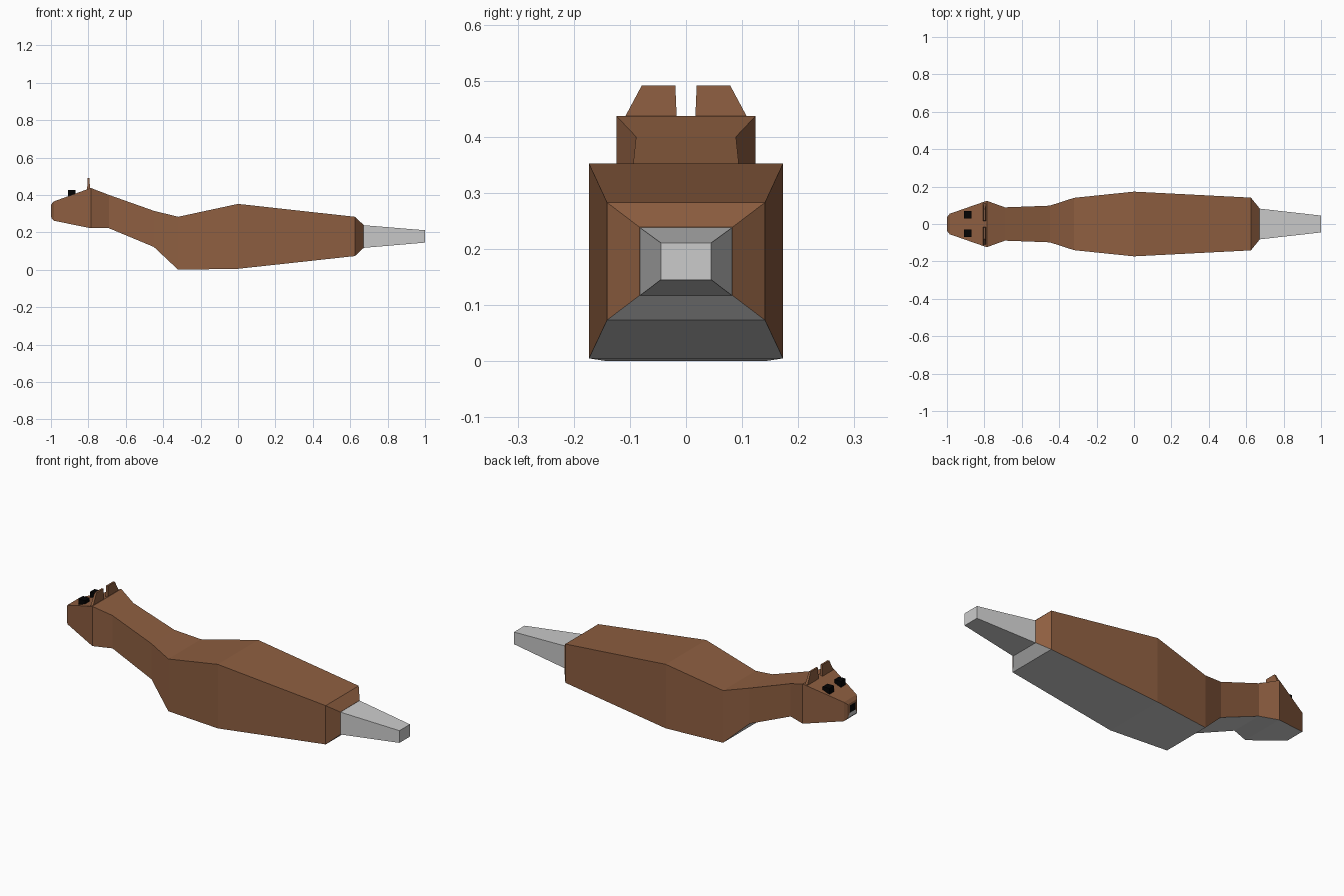
import bpy, bmesh

if "Cube" in bpy.data.objects:
    bpy.data.objects.remove(bpy.data.objects["Cube"])


def material(name, rgb):
    m = bpy.data.materials.new(name)
    m.diffuse_color = (*rgb, 1)
    m.use_nodes = True
    m.node_tree.nodes["Principled BSDF"].inputs["Base Color"].default_value = m.diffuse_color
    return m


FUR = material("brown_fur", (0.27, 0.113, 0.052))
GREY = material("grey_fur", (0.8, 0.8, 0.8))
BLACK = material("black", (0.001, 0.001, 0.001))


def loft(name, sections, mats, bottom=0, start=0, end=0):
    """Join four-sided rings (four corners each) into a closed skin."""
    bm = bmesh.new()
    rings = [[bm.verts.new(p) for p in s] for s in sections]
    for a, b in zip(rings, rings[1:]):
        for i in range(4):
            j = (i + 1) % 4
            f = bm.faces.new((a[i], a[j], b[j], b[i]))
            f.material_index = bottom if i == 0 else 0
    bm.faces.new(rings[0]).material_index = start
    bm.faces.new(rings[-1]).material_index = end
    bmesh.ops.recalc_face_normals(bm, faces=bm.faces[:])
    me = bpy.data.meshes.new(name)
    bm.to_mesh(me)
    bm.free()
    for m in mats:
        me.materials.append(m)
    ob = bpy.data.objects.new(name, me)
    bpy.context.collection.objects.link(ob)
    return ob


def ring_x(x, w, z0, z1):
    return [(x, -w, z0), (x, w, z0), (x, w, z1), (x, -w, z1)]


def ring_z(z, x0, x1, y0, y1):
    return [(x0, y0, z), (x1, y0, z), (x1, y1, z), (x0, y1, z)]


def mirror_y(ob):
    mod = ob.modifiers.new("mirror", 'MIRROR')
    mod.use_axis = (False, True, False)


# Body: nose to rump, grey belly and black nose tip (x, half width, bottom, top)
body = [
    (-1.0, 0.024, 0.30, 0.34),
    (-0.998, 0.04, 0.276, 0.35),
    (-0.985, 0.055, 0.262, 0.365),
    (-0.787, 0.124, 0.222, 0.437),
    (-0.69, 0.089, 0.222, 0.40),
    (-0.45, 0.098, 0.122, 0.315),
    (-0.32, 0.14, 0.0, 0.283),
    (0.0, 0.173, 0.005, 0.352),
    (0.625, 0.141, 0.073, 0.283),
    (0.672, 0.083, 0.117, 0.239),
]
loft("body", [ring_x(*s) for s in body], [FUR, GREY, BLACK], bottom=1, start=2)

# Tail
loft("tail", [ring_x(0.672, 0.082, 0.117, 0.238), ring_x(1.0, 0.045, 0.145, 0.211)], [GREY])

# Ears
mirror_y(loft("ears", [ring_z(0.42, -0.807, -0.791, 0.016, 0.117),
                       ring_z(0.491, -0.804, -0.794, 0.019, 0.079)], [FUR]))

# Eyes
mirror_y(loft("eyes", [ring_z(0.385, -0.909, -0.869, 0.029, 0.07),
                       ring_z(0.425, -0.909, -0.869, 0.029, 0.07)], [BLACK]))
